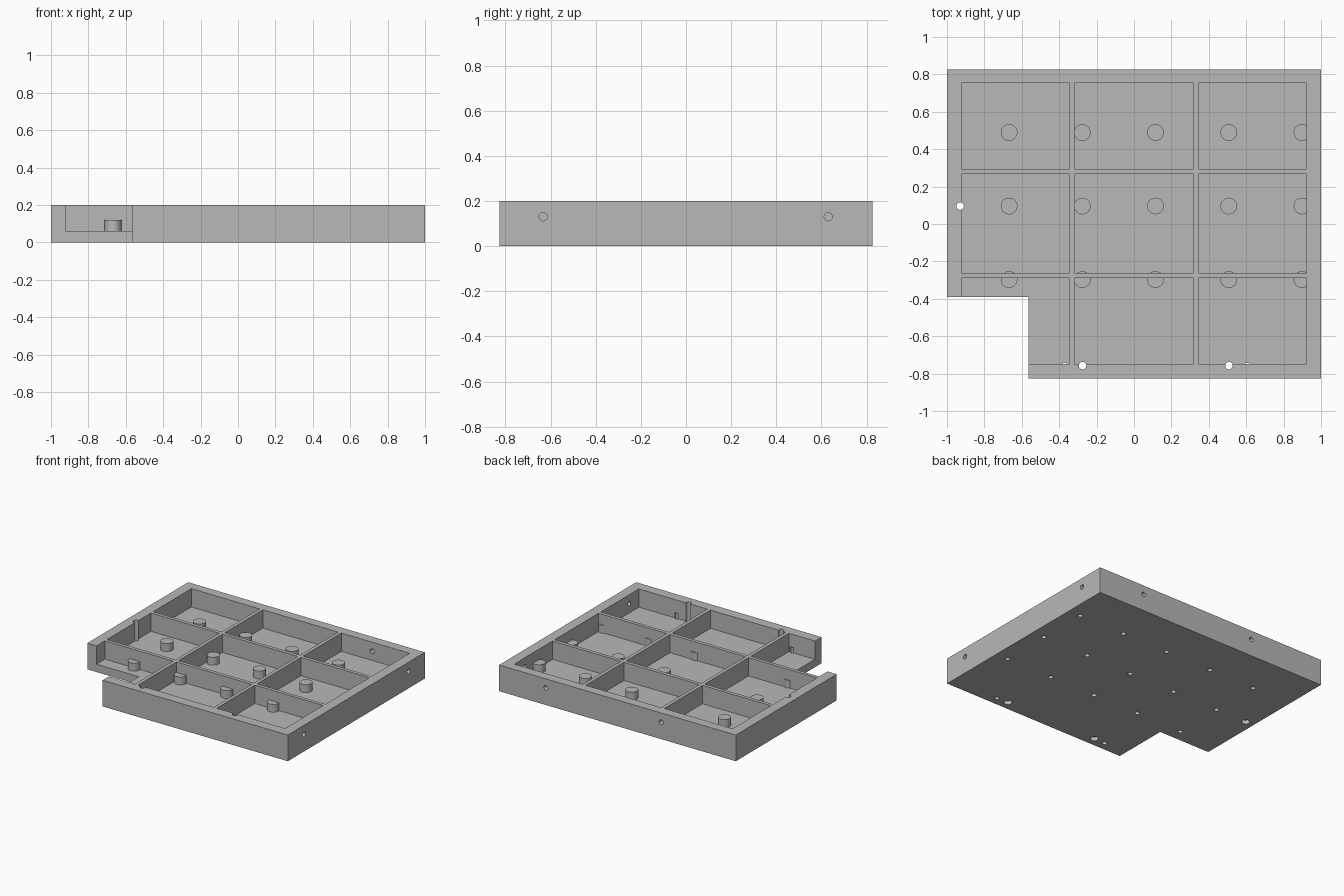
import bpy, bmesh
from math import radians
from mathutils import Matrix, Vector

default = bpy.data.objects.get("Cube")
if default:
    bpy.data.objects.remove(default, do_unlink=True)

# Single matte grey
grey = bpy.data.materials.new("plain_grey")
grey.use_nodes = True
colour = (0.48, 0.48, 0.48, 1)
grey.diffuse_color = colour
grey.node_tree.nodes["Principled BSDF"].inputs["Base Color"].default_value = colour

HEIGHT, FLOOR = 0.2, 0.06
BORE = 0.02


def finish(name, bm):
    bmesh.ops.recalc_face_normals(bm, faces=bm.faces)
    mesh = bpy.data.meshes.new(name)
    bm.to_mesh(mesh)
    bm.free()
    mesh.materials.append(grey)
    obj = bpy.data.objects.new(name, mesh)
    bpy.context.collection.objects.link(obj)
    return obj


def add_box(bm, x, y, z):
    size = [b - a for a, b in (x, y, z)]
    mid = [(a + b) / 2 for a, b in (x, y, z)]
    bmesh.ops.create_cube(bm, size=1, matrix=Matrix.Translation(mid) @ Matrix.Diagonal((*size, 1)))


def add_rod(bm, start, end, radius):
    a, b = Vector(start), Vector(end)
    turn = (b - a).to_track_quat('Z', 'Y').to_matrix().to_4x4()
    bmesh.ops.create_cone(bm, cap_ends=True, segments=32, radius1=radius, radius2=radius,
                          depth=(b - a).length, matrix=Matrix.Translation((a + b) / 2) @ turn)


def combine(target, name, bm, operation):
    tool = finish(name, bm)
    tool.hide_render = True
    mod = target.modifiers.new(name, 'BOOLEAN')
    mod.object, mod.operation, mod.solver = tool, operation, 'EXACT'
    bpy.context.view_layer.objects.active = target
    bpy.ops.object.modifier_apply(modifier=mod.name)
    bpy.data.objects.remove(tool, do_unlink=True)


# Slab with one corner notched out
bm = bmesh.new()
outline = [(-1, 0.827), (-1, -0.39), (-0.565, -0.39), (-0.565, -0.827), (1, -0.827), (1, 0.827)]
base = bm.faces.new([bm.verts.new((x, y, 0)) for x, y in outline])
top = bmesh.ops.extrude_face_region(bm, geom=[base])["geom"]
bmesh.ops.translate(bm, vec=(0, 0, HEIGHT), verts=[v for v in top if isinstance(v, bmesh.types.BMVert)])
tray = finish("compartment_tray", bm)

# Nine open compartments, leaving thin ribs between them
bm = bmesh.new()
for x in ((-0.9225, -0.345), (-0.318, 0.318), (0.345, 0.9225)):
    for y in ((-0.749, -0.289), (-0.262, 0.267), (0.294, 0.754)):
        add_box(bm, x, y, (FLOOR, HEIGHT + 0.1))
combine(tray, "compartments", bm, 'DIFFERENCE')

# Round bosses on a regular grid
bosses = [(-0.668 + 0.3915 * i, 0.489 - 0.393 * j) for i in range(5) for j in range(3)]
bm = bmesh.new()
for x, y in bosses:
    add_rod(bm, (x, y, 0.03), (x, y, 0.12), 0.0445)
combine(tray, "bosses", bm, 'UNION')

# Blind holes below, through holes by the walls, cross holes in back and side
through = [(-0.93, 0.096), (-0.275, -0.757), (0.508, -0.757)]
pins = (-0.37, 0.605)
bm = bmesh.new()
for x, y in bosses + [(x, -0.76) for x in pins]:
    add_rod(bm, (x, y, -0.02), (x, y, 0.1), 0.018)
for x, y in through:
    add_rod(bm, (x, y, -0.02), (x, y, HEIGHT + 0.02), BORE)
for x in pins:
    add_rod(bm, (x, 0.72, 0.13), (x, 0.85, 0.13), 0.018)
for y in (-0.633, 0.63):
    add_rod(bm, (0.89, y, 0.13), (1.02, y, 0.13), 0.018)
combine(tray, "holes", bm, 'DIFFERENCE')

# Wider recesses under the through holes
bm = bmesh.new()
for x, y in through:
    add_rod(bm, (x, y, -0.02), (x, y, 0.03), 0.029)
combine(tray, "recesses", bm, 'DIFFERENCE')

# Crisp edges with smooth round parts
bpy.ops.object.select_all(action='DESELECT')
tray.select_set(True)
bpy.context.view_layer.objects.active = tray
bpy.ops.object.shade_smooth_by_angle(angle=radians(30))
